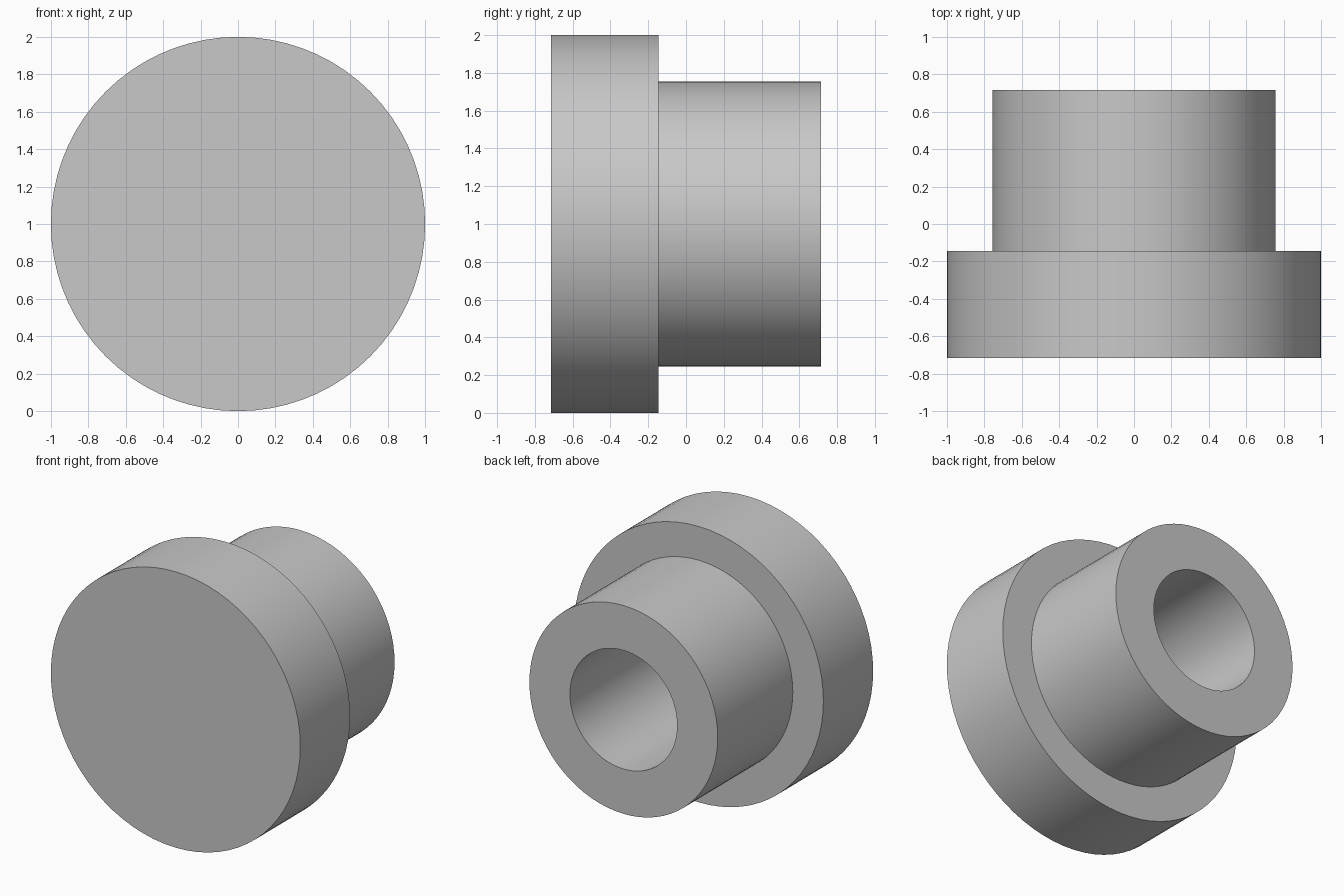
import bpy
import bmesh
from math import radians
from mathutils import Vector

cube = bpy.data.objects.get("Cube")
if cube:
    bpy.data.objects.remove(cube, do_unlink=True)

SEGMENTS = 72
CENTRE_Z = 1.0

# Plain grey material
GREY = (0.58, 0.58, 0.58, 1.0)
grey = bpy.data.materials.new("plain grey")
grey.use_nodes = True
grey.diffuse_color = GREY
grey.node_tree.nodes["Principled BSDF"].inputs["Base Color"].default_value = GREY

# Half section as (radius, y): closed front, flange, sleeve, blind bore
section = [
    (0, -0.715), (1, -0.715), (1, -0.145), (0.755, -0.145),
    (0.755, 0.715), (0.43, 0.715), (0.43, -0.43), (0, -0.43),
]

# Turn the section about the y axis
bm = bmesh.new()
verts = [bm.verts.new((r, y, 0)) for r, y in section]
edges = [bm.edges.new(pair) for pair in zip(verts, verts[1:])]
bmesh.ops.spin(bm, geom=verts + edges, cent=(0, 0, 0), axis=(0, 1, 0),
               angle=radians(360), steps=SEGMENTS, use_merge=False)
bmesh.ops.remove_doubles(bm, verts=bm.verts, dist=0.0001)
bmesh.ops.recalc_face_normals(bm, faces=bm.faces)
bmesh.ops.translate(bm, verts=bm.verts, vec=Vector((0, 0, CENTRE_Z)))

mesh = bpy.data.meshes.new("flanged_bushing")
bm.to_mesh(mesh)
bm.free()
mesh.materials.append(grey)

bushing = bpy.data.objects.new("flanged_bushing", mesh)
bpy.context.collection.objects.link(bushing)

# Round walls smooth, rims sharp
bpy.ops.object.select_all(action='DESELECT')
bushing.select_set(True)
bpy.context.view_layer.objects.active = bushing
bpy.ops.object.shade_smooth_by_angle(angle=radians(30))
